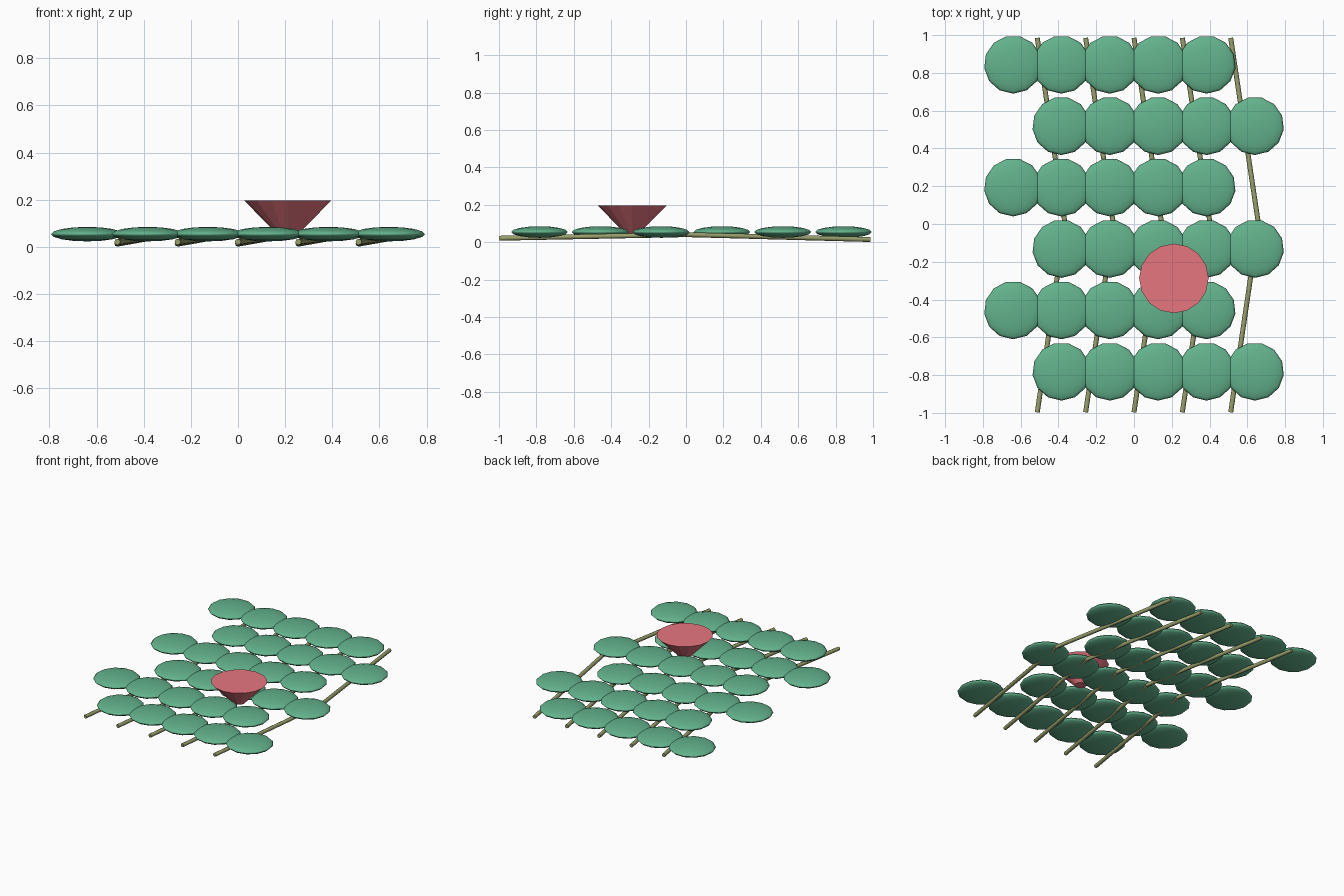
import bpy
import math
from mathutils import Vector

cube = bpy.data.objects.get("Cube")
if cube:
    bpy.data.objects.remove(cube, do_unlink=True)


def make_material(name, rgb):
    mat = bpy.data.materials.new(name)
    mat.use_nodes = True
    color = (*rgb, 1.0)
    mat.diffuse_color = color
    mat.node_tree.nodes["Principled BSDF"].inputs["Base Color"].default_value = color
    return mat


leaf_green = make_material("leaf green", (0.125, 0.45, 0.265))
stem_olive = make_material("stem olive", (0.32, 0.35, 0.15))
petal_pink = make_material("petal pink", (0.82, 0.185, 0.22))


def finish(name, mat):
    obj = bpy.context.object
    obj.name = name
    obj.data.materials.append(mat)
    return obj


def add_rod(name, start, end, radius):
    start, end = Vector(start), Vector(end)
    axis = end - start
    bpy.ops.mesh.primitive_cylinder_add(vertices=8, radius=radius, depth=axis.length,
                                        location=(start + end) / 2)
    rod = finish(name, stem_olive)
    rod.rotation_euler = axis.to_track_quat('Z', 'Y').to_euler()
    bpy.ops.object.shade_smooth_by_angle(angle=math.radians(50))


# Stems, each bent at the middle
SPACING = 0.256
for i in range(5):
    x = (i - 2) * SPACING
    bend = (x + 0.147, 0, 0.04)
    add_rod(f"stem_front_{i + 1}", (x, -0.997, 0.021), bend, 0.013)
    add_rod(f"stem_back_{i + 1}", bend, (x, 0.985, 0.014), 0.013)

# Leaves: flattened spheres in staggered rows
for row in range(6):
    shift = SPACING / 2 if row % 2 == 0 else -SPACING / 2
    for col in range(5):
        loc = ((col - 2) * SPACING + shift, -0.781 + 0.325 * row, 0.054)
        bpy.ops.mesh.primitive_uv_sphere_add(segments=13, ring_count=8, radius=0.154,
                                             location=loc, rotation=(0, 0, math.pi))
        leaf = finish(f"leaf_{row + 1}_{col + 1}", leaf_green)
        leaf.scale.z = 0.2
        bpy.ops.object.shade_smooth()

# Flower: open cone shape with a flat top
bpy.ops.mesh.primitive_cone_add(vertices=16, radius1=0.037, radius2=0.184,
                                depth=0.15, location=(0.211, -0.288, 0.121))
finish("flower", petal_pink)
